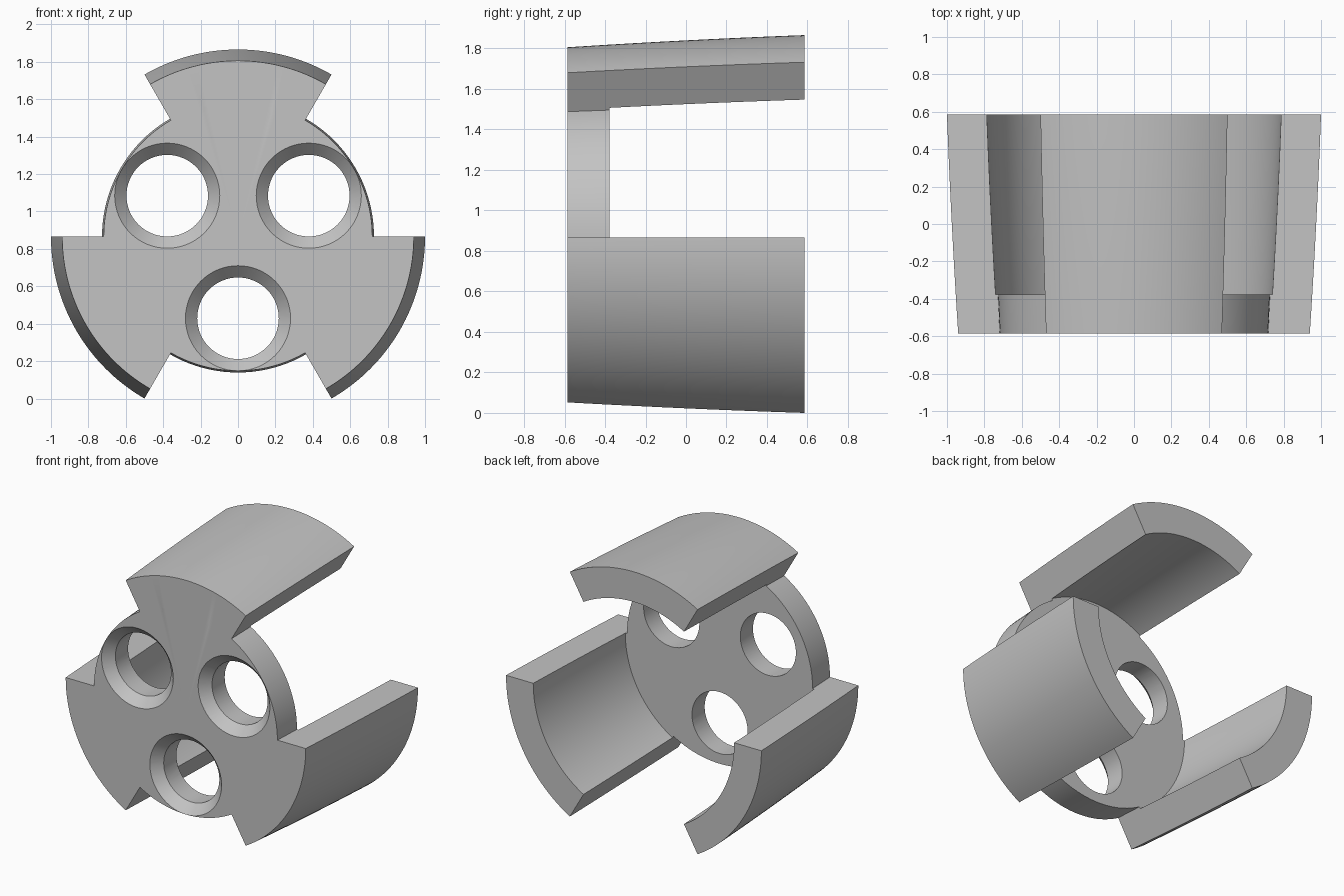
import bpy, bmesh
from math import sin, cos, radians, pi

CENTRE_Z = 0.866
FRONT, BACK, DISC_BACK = -0.585, 0.585, -0.378

cube = bpy.data.objects.get("Cube")
if cube:
    bpy.data.objects.remove(cube)

grey = bpy.data.materials.new("plain grey")
grey.use_nodes = True
colour = (0.55, 0.55, 0.55, 1)
grey.diffuse_color = colour
grey.node_tree.nodes["Principled BSDF"].inputs["Base Color"].default_value = colour


def lathe(name, profile, cx=0, cz=CENTRE_Z, start=0, sweep=360, steps=120):
    """Turn a closed (radius, y) profile about an axis running along y."""
    bm = bmesh.new()
    full = sweep == 360
    rings = []
    for i in range(steps if full else steps + 1):
        a = radians(start + sweep * i / steps)
        rings.append([bm.verts.new((cx + r * cos(a), y, cz + r * sin(a))) for r, y in profile])
    n = len(profile)
    for i in range(steps):
        a, b = rings[i], rings[(i + 1) % len(rings)]
        for j in range(n):
            k = (j + 1) % n
            bm.faces.new((a[j], a[k], b[k], b[j]))
    if not full:
        bm.faces.new(rings[0])
        bm.faces.new(rings[-1])
    bmesh.ops.remove_doubles(bm, verts=bm.verts, dist=1e-5)
    bmesh.ops.dissolve_degenerate(bm, edges=bm.edges, dist=1e-5)
    bmesh.ops.recalc_face_normals(bm, faces=bm.faces)
    mesh = bpy.data.meshes.new(name)
    bm.to_mesh(mesh)
    bm.free()
    obj = bpy.data.objects.new(name, mesh)
    bpy.context.collection.objects.link(obj)
    mesh.materials.append(grey)
    return obj


def combine(target, tool, operation):
    mod = target.modifiers.new(operation.lower(), "BOOLEAN")
    mod.operation, mod.solver, mod.object = operation, "EXACT", tool
    bpy.context.view_layer.objects.active = target
    bpy.ops.object.modifier_apply(modifier=mod.name)
    bpy.data.objects.remove(tool)


def outer_radius(y):
    return 0.974 + 0.0513 * y - 0.0117 * y * y


# Front disc with a slightly tapered rim
body = lathe("jawed_disc", [(0, FRONT), (0.718, FRONT), (0.727, DISC_BACK), (0, DISC_BACK)])

# Three bowed, tapering jaws
wall = 0.213
outer = [FRONT + (BACK - FRONT) * i / 10 for i in range(11)]
inner = [BACK + (DISC_BACK - BACK) * i / 10 for i in range(11)]
jaw_profile = [(outer_radius(y), y) for y in outer]
jaw_profile += [(outer_radius(y) - wall, y) for y in inner]
jaw_profile += [(0.69, DISC_BACK), (0.69, FRONT)]
for start in (60, 180, 300):
    combine(body, lathe("jaw", jaw_profile, start=start, sweep=60, steps=32), "UNION")

# Three countersunk holes, each between two jaws
hole_r, sink_r, depth, over = 0.218, 0.281, 0.065, 0.05
slope = (sink_r - hole_r) / depth
hole_profile = [(0, FRONT - over), (sink_r + slope * over, FRONT - over),
                (hole_r, FRONT + depth), (hole_r, DISC_BACK + over), (0, DISC_BACK + over)]
for angle in (30, 150, 270):
    a = radians(angle)
    cutter = lathe("hole_cutter", hole_profile, 0.437 * cos(a), CENTRE_Z + 0.437 * sin(a), steps=64)
    cutter.hide_render = True
    combine(body, cutter, "DIFFERENCE")

# Smooth curved walls, crisp edges
bpy.ops.object.select_all(action="DESELECT")
body.select_set(True)
bpy.context.view_layer.objects.active = body
bpy.ops.object.shade_smooth_by_angle(angle=radians(25))
